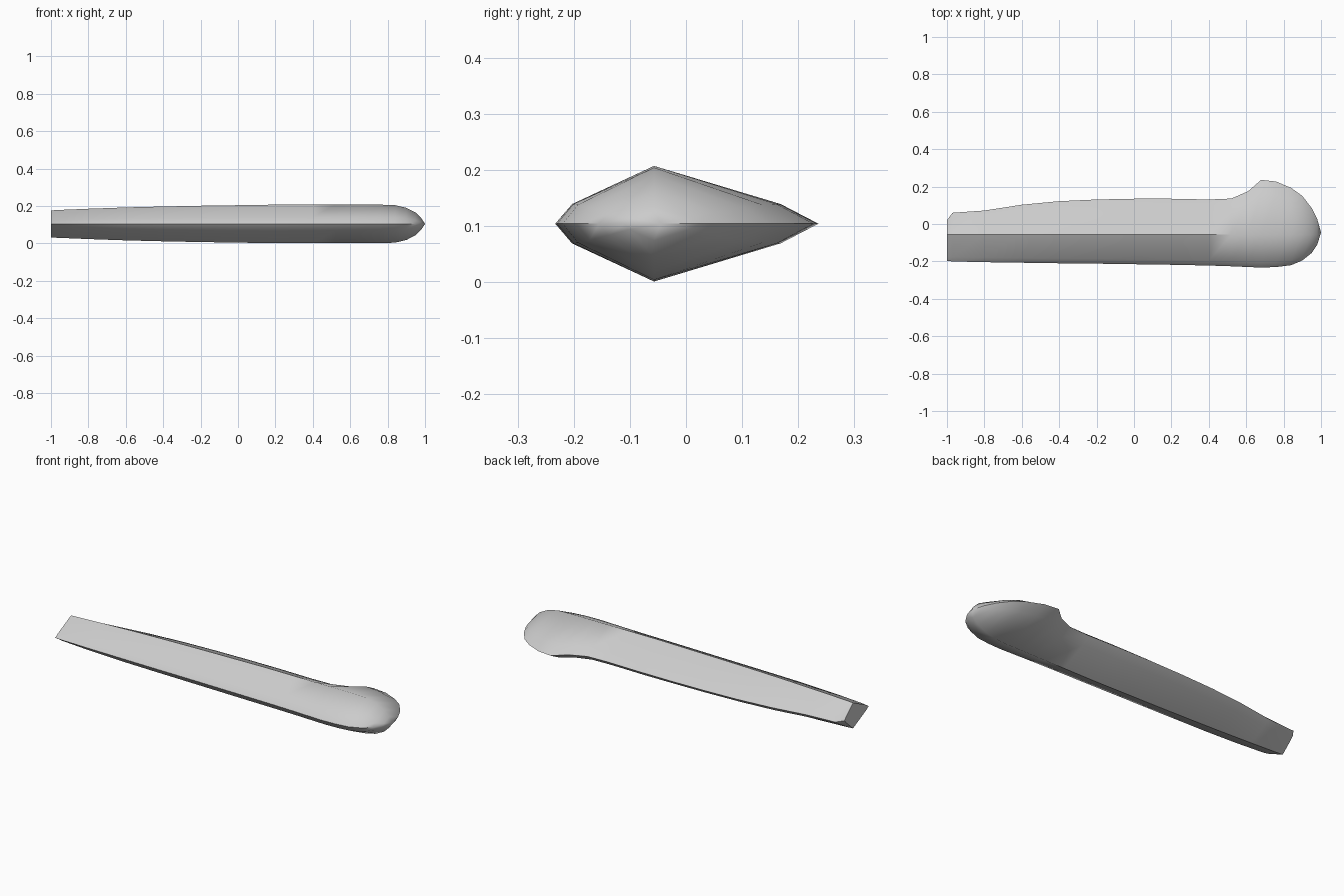
import bpy, bmesh

if "Cube" in bpy.data.objects:
    bpy.data.objects.remove(bpy.data.objects["Cube"])

MID, RIDGE = 0.104, -0.057

# stations along the handle: x, front edge y, back edge y, half thickness, bulge
STATIONS = [
    (-1.0, -.197, .02, .072, .25), (-.97, -.2, .06, .074, .4),
    (-.8, -.204, .072, .081, .8), (-.6, -.207, .103, .088, 1),
    (-.4, -.21, .122, .093, 1), (-.2, -.212, .131, .097, 1),
    (0, -.215, .135, .1, 1), (.2, -.218, .135, .103, 1),
    (.4, -.222, .131, .103, 1), (.52, -.226, .136, .103, 1),
    (.61, -.23, .175, .103, 1), (.68, -.233, .236, .103, 1),
    (.76, -.23, .227, .103, 1), (.84, -.22, .193, .1, 1),
    (.9, -.195, .15, .086, 1), (.95, -.155, .085, .06, 1),
    (.98, -.11, .025, .03, 1),
]


def section(x, lo, hi, h, bulge):
    # pointed lens with one bevel point on each quarter
    zf = 0.17 + 0.17 * bulge
    zb = 0.23 + 0.11 * bulge
    yf = RIDGE + (lo - RIDGE) * 0.83
    yb = RIDGE + (hi - RIDGE) * 0.77
    pts = [(lo, 0), (yf, zf), (RIDGE, 1), (yb, zb), (hi, 0),
           (yb, -zb), (RIDGE, -1), (yf, -zf)]
    return [(x, y, MID + z * h) for y, z in pts]


# handle body, lofted through the stations
bm = bmesh.new()
rings = [[bm.verts.new(p) for p in section(*s)] for s in STATIONS]
for a, b in zip(rings, rings[1:]):
    for i in range(8):
        j = (i + 1) % 8
        bm.faces.new((a[i], a[j], b[j], b[i]))
bm.faces.new(rings[0])

# rounded tip
tip = bm.verts.new((1.0, -0.045, MID))
for i in range(8):
    bm.faces.new((rings[-1][i], rings[-1][(i + 1) % 8], tip))
bmesh.ops.recalc_face_normals(bm, faces=bm.faces)

mesh = bpy.data.meshes.new("handle")
bm.to_mesh(mesh)
bm.free()
handle = bpy.data.objects.new("handle", mesh)
bpy.context.collection.objects.link(handle)
bpy.context.view_layer.objects.active = handle
handle.select_set(True)
bpy.ops.object.shade_smooth_by_angle(angle=0.87)
